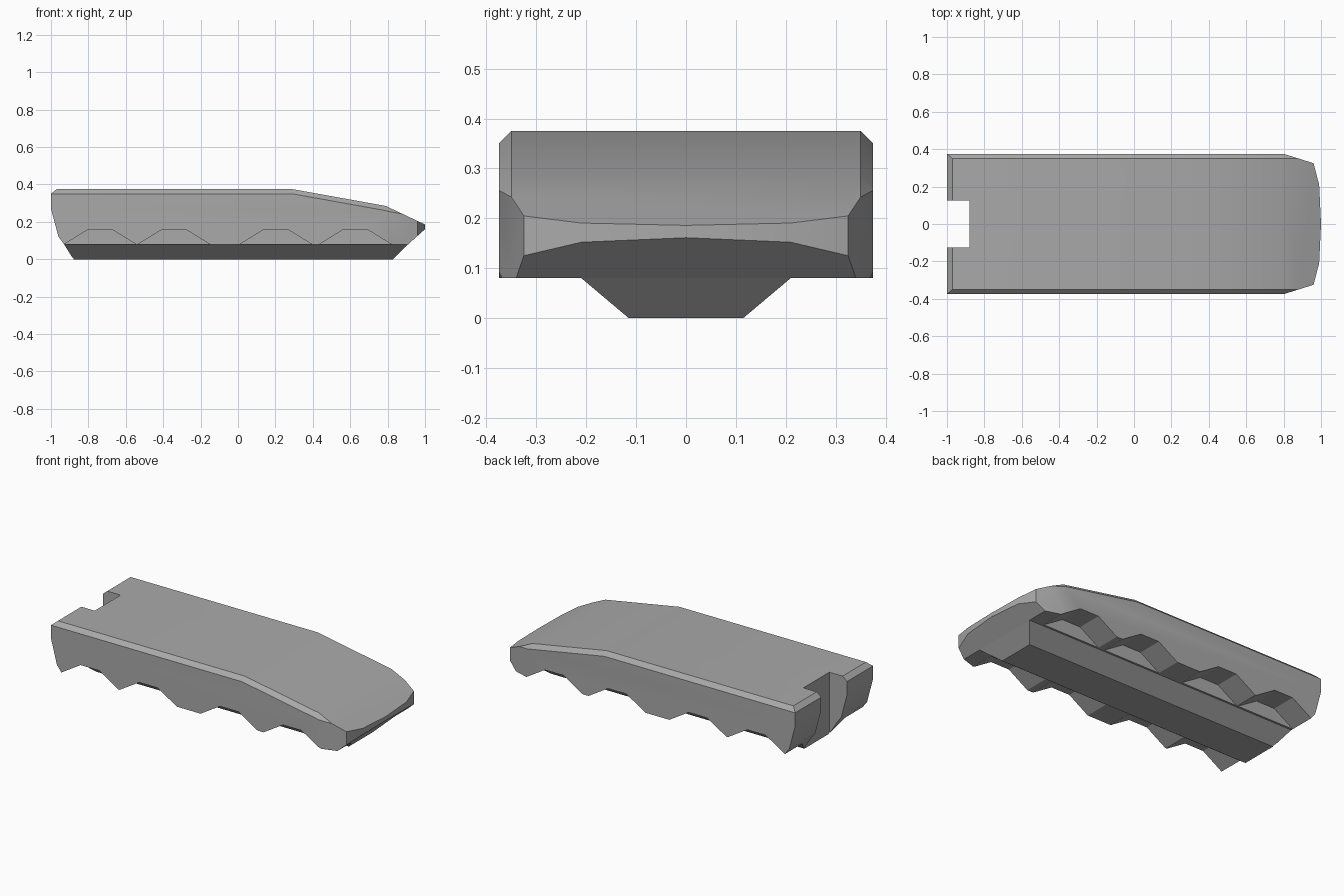
import bpy, bmesh, math
from mathutils import Vector

cube = bpy.data.objects.get("Cube")
if cube:
    bpy.data.objects.remove(cube, do_unlink=True)

GREY = (0.4, 0.4, 0.4, 1)
mat = bpy.data.materials.new("mid grey")
mat.use_nodes = True
mat.diffuse_color = GREY
mat.node_tree.nodes["Principled BSDF"].inputs["Base Color"].default_value = GREY


def finish(name, bm):
    bmesh.ops.remove_doubles(bm, verts=bm.verts, dist=0.0005)
    bmesh.ops.recalc_face_normals(bm, faces=bm.faces)
    mesh = bpy.data.meshes.new(name)
    bm.to_mesh(mesh)
    bm.free()
    mesh.materials.append(mat)
    obj = bpy.data.objects.new(name, mesh)
    bpy.context.collection.objects.link(obj)
    return obj


def loft(rings):
    """Skin a list of matching closed rings and cap both ends."""
    bm = bmesh.new()
    loops = [[bm.verts.new(p) for p in ring] for ring in rings]
    for a, b in zip(loops, loops[1:]):
        for i in range(len(a)):
            j = (i + 1) % len(a)
            bm.faces.new((a[i], a[j], b[j], b[i]))
    bm.faces.new(loops[0])
    bm.faces.new(loops[-1])
    return bm


def prism(name, profile, y0, y1):
    return finish(name, loft([[(x, y, z) for x, z in profile] for y in (y0, y1)]))


def cut(obj, cutter):
    mod = obj.modifiers.new("cut", "BOOLEAN")
    mod.operation = "DIFFERENCE"
    mod.solver = "EXACT"
    mod.object = cutter
    bpy.context.view_layer.objects.active = obj
    bpy.ops.object.modifier_apply(modifier=mod.name)


# Hull: side profile lofted across, with chamfered deck edges
deck = [(-1, 0.35), (-0.97, 0.375), (0.29, 0.375), (0.79, 0.285), (1.01, 0.181)]
belly = [(1.01, 0.17), (0.91, 0.08), (-0.93, 0.08), (-0.96, 0.12), (-1, 0.27)]
edge = [(-1, 0.35), (-1, 0.35)] + [(x, z - 0.025) for x, z in deck[2:4]] + [(1.01, 0.172)]
rings = []
for y, top in ((-0.375, edge), (-0.35, deck), (0.35, deck), (0.375, edge)):
    rings.append([(x, y, z) for x, z in top + belly])
bm = loft(rings)
bmesh.ops.remove_doubles(bm, verts=bm.verts, dist=0.0005)

# Rounded bow: trim with upright planes following the plan outline
plan = [(0.8, 0.375), (0.96, 0.325), (0.99, 0.21), (1, 0)]
for (ax, ay), (bx, by) in zip(plan, plan[1:]):
    for side in (1, -1):
        cut_geom = bmesh.ops.bisect_plane(
            bm, geom=bm.verts[:] + bm.edges[:] + bm.faces[:], dist=1e-5,
            plane_co=(ax, ay * side, 0), plane_no=Vector((ay - by, (bx - ax) * side, 0)),
            clear_outer=True)
        bmesh.ops.holes_fill(bm, edges=[e for e in bm.edges if e.is_boundary], sides=0)
hull = finish("hull", bm)

# Keel: tapered block under the hull
lower = [(-0.88, -0.115), (0.83, -0.115), (0.83, 0.115), (-0.88, 0.115)]
upper = [(-0.93, -0.21), (0.91, -0.21), (0.91, 0.21), (-0.93, 0.21)]
keel = finish("keel", loft([[(x, y, 0) for x, y in lower], [(x, y, 0.08) for x, y in upper]]))

# Arched notches along both skirts
cutters = []
for start in (-0.93, -0.535, 0.01, 0.435):
    arch = [(start - 0.016, 0.07), (start + 0.13, 0.16),
            (start + 0.255, 0.16), (start + 0.401, 0.07)]
    for side in (1, -1):
        notch = prism("notch_cutter", arch, 0.222 * side, 0.5 * side)
        cut(hull, notch)
        cutters.append(notch)

# Slot through the stern
slot = prism("slot_cutter", [(-1.1, -0.1), (-0.88, -0.1), (-0.88, 0.5), (-1.1, 0.5)], -0.125, 0.125)
cut(hull, slot)
cut(keel, slot)
for obj in cutters + [slot]:
    bpy.data.objects.remove(obj, do_unlink=True)

# Soft shading over gentle bends, crisp everywhere else
bpy.ops.object.select_all(action="DESELECT")
for obj in (hull, keel):
    obj.select_set(True)
bpy.context.view_layer.objects.active = hull
bpy.ops.object.shade_smooth_by_angle(angle=math.radians(25))
